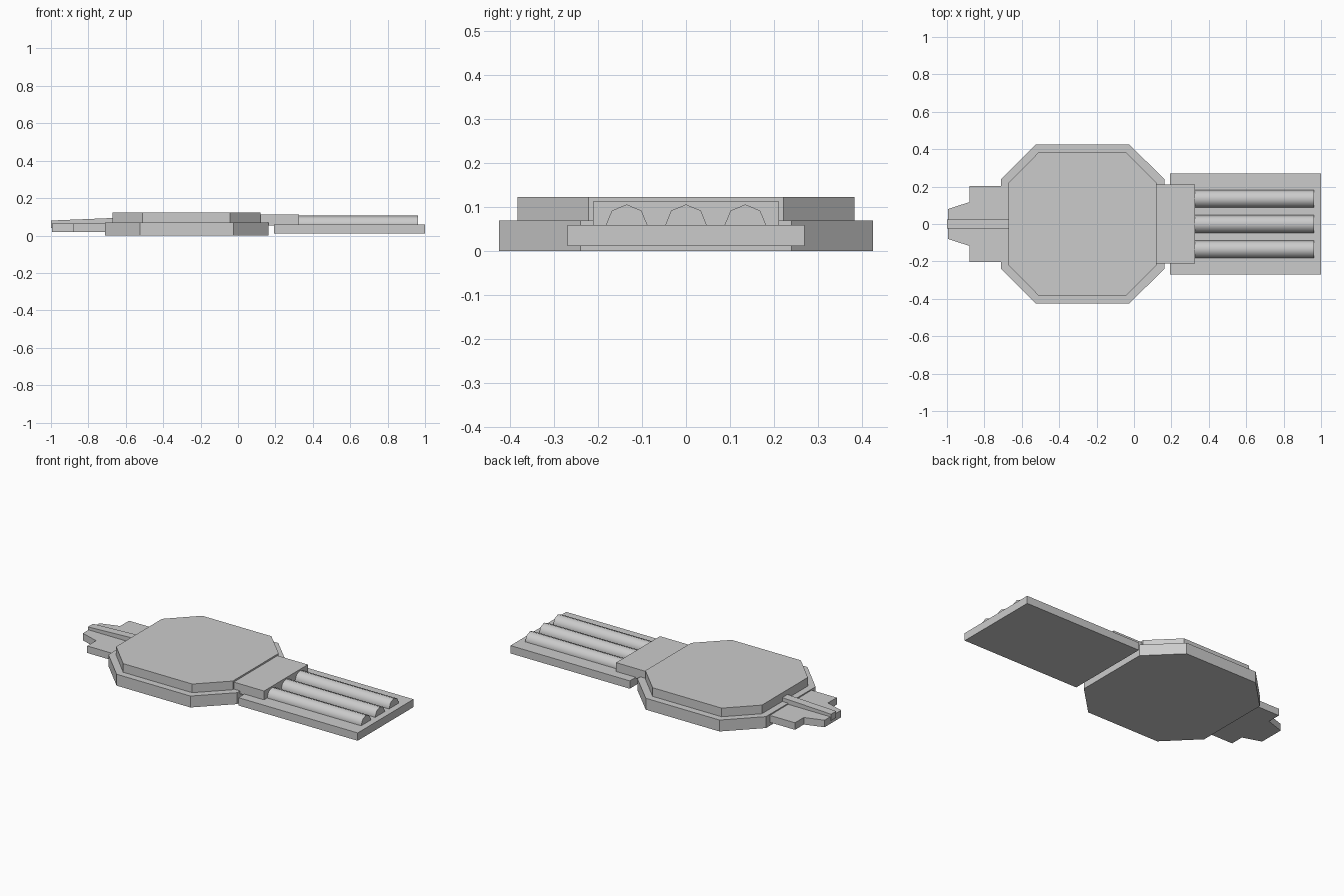
import bpy, bmesh, math

if "Cube" in bpy.data.objects:
    bpy.data.objects.remove(bpy.data.objects["Cube"])


def link(name, bm):
    bmesh.ops.recalc_face_normals(bm, faces=bm.faces[:])
    mesh = bpy.data.meshes.new(name)
    bm.to_mesh(mesh)
    bm.free()
    obj = bpy.data.objects.new(name, mesh)
    bpy.context.collection.objects.link(obj)
    return obj


def slab(name, half, z0, z1):
    """Extrude an outline given for +y and mirrored to -y."""
    outline = half + [(x, -y) for x, y in reversed(half)]
    bm = bmesh.new()
    face = bm.faces.new([bm.verts.new((x, y, z0)) for x, y in outline])
    top = bmesh.ops.extrude_face_region(bm, geom=[face])["geom"]
    for v in top:
        if isinstance(v, bmesh.types.BMVert):
            v.co.z = z1
    return link(name, bm)


def box(name, x0, x1, hy, z0, z1):
    return slab(name, [(x0, hy), (x1, hy)], z0, z1)


# Two-tier octagonal body
slab("lower_body", [(-0.71, 0.24), (-0.525, 0.425), (-0.025, 0.425), (0.162, 0.24)], 0, 0.07)
slab("upper_body", [(-0.67, 0.222), (-0.51, 0.383), (-0.042, 0.383), (0.12, 0.222)], 0.07, 0.123)

# Front plate and the bridge joining it to the body
box("barrel_plate", 0.192, 1.0, 0.27, 0.011, 0.059)
box("bridge", 0.118, 0.325, 0.212, 0.053, 0.113)

# Three rounded eight-sided barrels
for i, y in enumerate((-0.135, 0, 0.135)):
    bpy.ops.mesh.primitive_cylinder_add(vertices=8, radius=0.0475, depth=0.68,
                                        location=(0.622, y, 0.0585), rotation=(0, math.pi / 2, 0))
    barrel = bpy.context.object
    barrel.name = f"barrel_{i + 1}"
    bpy.ops.object.shade_smooth_by_angle(angle=math.radians(50))

# Stepped tail plate
slab("tail_plate", [(-0.995, 0.08), (-0.88, 0.117), (-0.88, 0.202), (-0.70, 0.202)], 0.02, 0.063)

# Tail ridge, rising toward the body
ridge = box("tail_ridge", -1.0, -0.66, 0.025, 0.04, 0.08)
for v in ridge.data.vertices:
    if v.co.x > -0.8:
        v.co.z += 0.014
